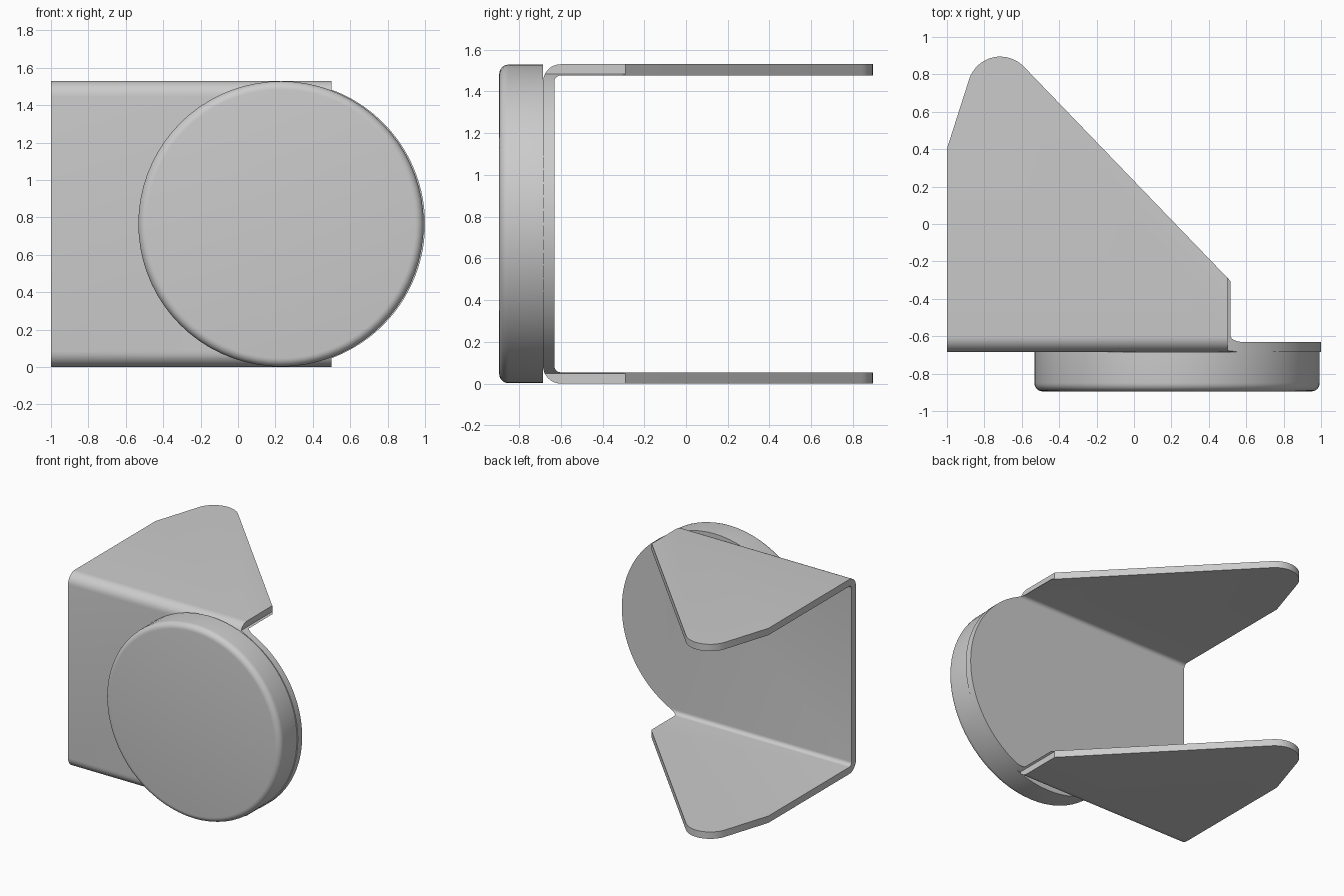
import bpy, bmesh
from math import sin, cos, pi, radians
from mathutils import Vector

if "Cube" in bpy.data.objects:
    bpy.data.objects.remove(bpy.data.objects["Cube"])

H, T = 1.53, 0.054           # channel height, sheet thickness
Y0 = -0.685                  # outer face of the web
CX, R = 0.235, 0.765         # rounded end of the web


def arc(cx, cy, r, a0, a1, n):
    """Points on an arc, angles in degrees."""
    return [(cx + r * cos(radians(a0 + (a1 - a0) * i / n)),
             cy + r * sin(radians(a0 + (a1 - a0) * i / n))) for i in range(n + 1)]


def prism(name, pts, place, direction):
    """Extrude a 2D outline placed in 3D along a direction."""
    bm = bmesh.new()
    face = bm.faces.new([bm.verts.new(place(a, b)) for a, b in pts])
    ext = bmesh.ops.extrude_face_region(bm, geom=[face])
    verts = [g for g in ext["geom"] if isinstance(g, bmesh.types.BMVert)]
    bmesh.ops.translate(bm, verts=verts, vec=Vector(direction))
    bmesh.ops.recalc_face_normals(bm, faces=bm.faces)
    mesh = bpy.data.meshes.new(name)
    bm.to_mesh(mesh)
    bm.free()
    obj = bpy.data.objects.new(name, mesh)
    bpy.context.collection.objects.link(obj)
    return obj


def activate(obj):
    bpy.ops.object.select_all(action='DESELECT')
    obj.select_set(True)
    bpy.context.view_layer.objects.active = obj


def intersect(obj, cutter):
    activate(obj)
    mod = obj.modifiers.new("cut", 'BOOLEAN')
    mod.operation, mod.solver, mod.object = 'INTERSECT', 'EXACT', cutter
    bpy.ops.object.modifier_apply(modifier=mod.name)
    bpy.data.objects.remove(cutter)


# Bracket: bent U section (y, z) swept along x
RO = 0.085
RI = RO - T
yc = Y0 + RO
section = ([(1.0, 0)] + arc(yc, RO, RO, 270, 180, 8)
           + arc(yc, H - RO, RO, 180, 90, 8) + [(1.0, H), (1.0, H - T)]
           + arc(yc, H - RO, RI, 90, 180, 8) + arc(yc, RO, RI, 180, 270, 8)
           + [(1.0, T)])
bracket = prism("bracket", section, lambda y, z: (-1, y, z), (2.1, 0, 0))

# Front outline: straight plate with a round end and small shoulders
a = 69.7
front = ([(-1.2, -0.1), (0.5, -0.1)] + arc(CX, H / 2, R, -a, a, 64)
         + [(0.5, H + 0.1), (-1.2, H + 0.1)])
intersect(bracket, prism("front_cutter", front, lambda x, z: (x, -1.2, z), (0, 2.4, 0)))

# Top outline: pointed flanges with a rounded tip
top = ([(-1.1, -0.8), (1.1, -0.8), (1.1, -0.6), (0.62, -0.6), (0.62, -0.413)]
       + arc(-0.715, 0.72, 0.175, 44, 161.5, 16) + [(-1.1, 0.09)])
intersect(bracket, prism("top_cutter", top, lambda x, y: (x, y, -0.2), (0, 0, 2)))
activate(bracket)
bpy.ops.object.shade_smooth_by_angle(angle=radians(30))

# Round cap on the outside of the web, with a softened front edge
depth = 0.21
bpy.ops.mesh.primitive_cylinder_add(vertices=72, radius=0.763, depth=depth,
                                    location=(0.23, Y0 - depth / 2, H / 2),
                                    rotation=(pi / 2, 0, 0))
cap = bpy.context.object
cap.name = "round_cap"
bm = bmesh.new()
bm.from_mesh(cap.data)
rim = [e for e in bm.edges if all(v.co.z > 0 for v in e.verts)]
bmesh.ops.bevel(bm, geom=rim, offset=0.045, segments=6, profile=0.5, affect='EDGES')
bm.to_mesh(cap.data)
bm.free()
bpy.ops.object.shade_smooth_by_angle(angle=radians(30))
